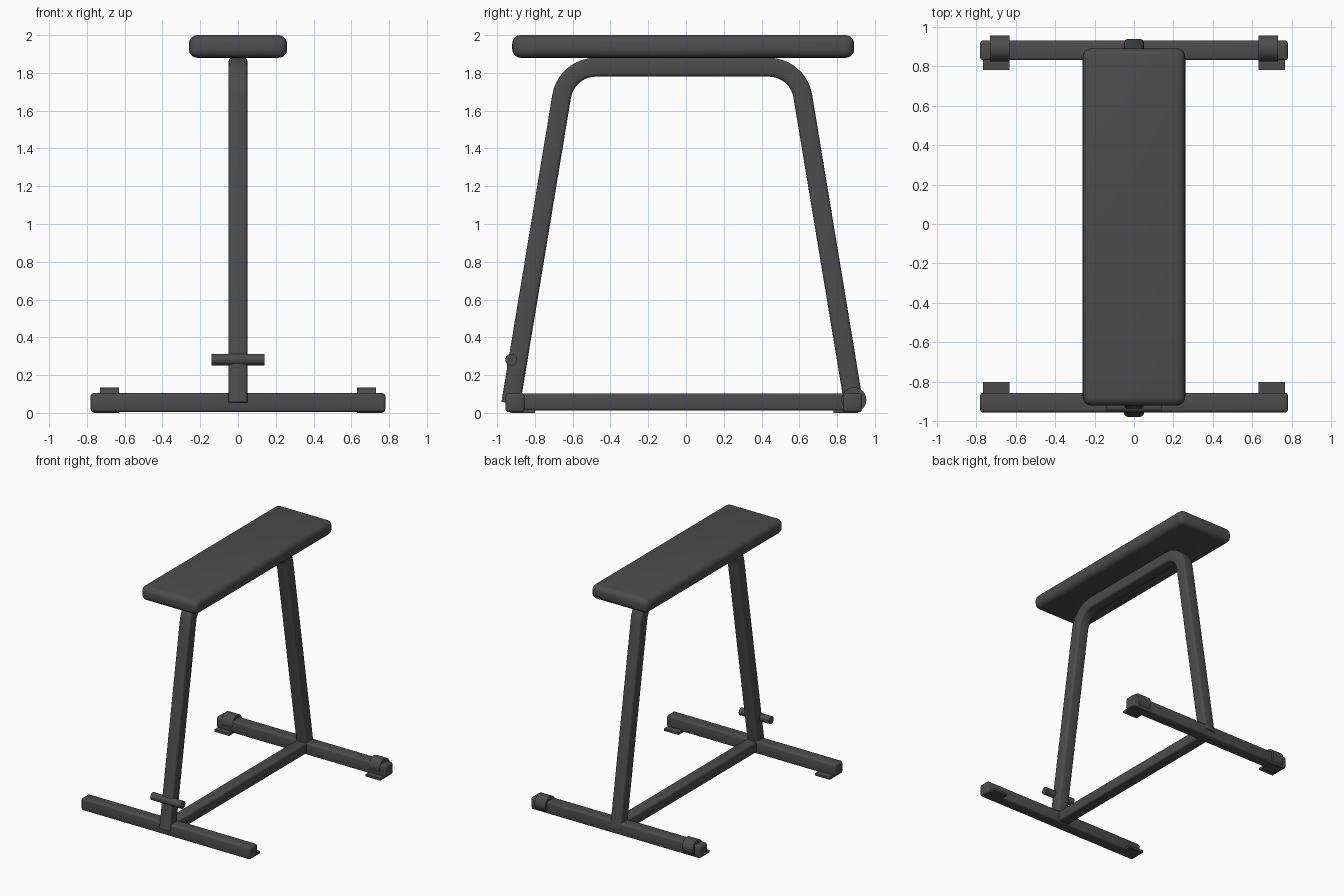
import bpy, bmesh, math
from mathutils import Vector

if "Cube" in bpy.data.objects:
    bpy.data.objects.remove(bpy.data.objects["Cube"])

mat = bpy.data.materials.new("charcoal")
mat.diffuse_color = (0.072, 0.072, 0.072, 1)
mat.use_nodes = True
mat.node_tree.nodes["Principled BSDF"].inputs["Base Color"].default_value = mat.diffuse_color


def finish(name, bm, smooth=True):
    bmesh.ops.recalc_face_normals(bm, faces=bm.faces)
    me = bpy.data.meshes.new(name)
    bm.to_mesh(me)
    bm.free()
    ob = bpy.data.objects.new(name, me)
    bpy.context.collection.objects.link(ob)
    me.materials.append(mat)
    if smooth:
        bpy.ops.object.select_all(action='DESELECT')
        ob.select_set(True)
        bpy.context.view_layer.objects.active = ob
        bpy.ops.object.shade_smooth_by_angle(angle=math.radians(40))
    return ob


def box(name, x, y, z, bevel=0.0, segments=3):
    """Box from (min, max) ranges, with rounded edges."""
    bm = bmesh.new()
    bmesh.ops.create_cube(bm, size=1)
    for v in bm.verts:
        for i, (a, b) in enumerate((x, y, z)):
            v.co[i] = a if v.co[i] < 0 else b
    if bevel:
        bmesh.ops.bevel(bm, geom=bm.edges[:], offset=bevel, segments=segments,
                        profile=0.5, affect='EDGES')
    return finish(name, bm)


def rod(name, x0, x1, y, z, r, sides=24):
    """Cylinder lying along x."""
    bm = bmesh.new()
    rings = []
    for x in (x0, x1):
        rings.append([bm.verts.new((x, y + r * math.cos(t), z + r * math.sin(t)))
                      for t in (math.tau * i / sides for i in range(sides))])
    for i in range(sides):
        j = (i + 1) % sides
        bm.faces.new((rings[0][i], rings[0][j], rings[1][j], rings[1][i]))
    bm.faces.new(rings[0])
    bm.faces.new(rings[1])
    return finish(name, bm)


def square_tube(name, path, half, r):
    """Sweep a rounded square along a path of (y, z) points."""
    section = []
    for k, (sx, sn) in enumerate(((1, 1), (-1, 1), (-1, -1), (1, -1))):
        for s in range(4):
            t = math.pi / 2 * (k + s / 3)
            section.append((sx * (half - r) + r * math.cos(t),
                            sn * (half - r) + r * math.sin(t)))
    pts = [Vector(p) for p in path]
    bm = bmesh.new()
    rings = []
    for i, p in enumerate(pts):
        d = (pts[min(i + 1, len(pts) - 1)] - pts[max(i - 1, 0)]).normalized()
        n = Vector((-d.y, d.x))
        rings.append([bm.verts.new((x, p.x + n.x * k, p.y + n.y * k))
                      for x, k in section])
    m = len(section)
    for a, b in zip(rings, rings[1:]):
        for i in range(m):
            bm.faces.new((a[i], a[(i + 1) % m], b[(i + 1) % m], b[i]))
    bm.faces.new(rings[0])
    bm.faces.new(rings[-1])
    return finish(name, bm)


# Padded seat
box("seat", (-0.26, 0.26), (-0.92, 0.89), (1.88, 2.0), 0.045, 5)

# Bent frame: two leaning legs joined by a rounded top
mid, top_z, slope = -0.02, 1.83, 0.1655
corner_y = 0.613
lean = math.atan(slope)
turn = math.pi / 2 - lean
radius = 0.155 / math.tan(turn / 2)
half_path = [(corner_y + slope * (top_z - 0.05), 0.05)]
cy, cz = corner_y - 0.155, top_z - radius
for i in range(11):
    t = lean + turn * i / 10
    half_path.append((cy + radius * math.cos(t), cz + radius * math.sin(t)))
path = [(mid + y, z) for y, z in half_path]
path += [(mid - y, z) for y, z in reversed(half_path)]
square_tube("bent_frame", path, 0.05, 0.018)

# Floor bars
box("front_foot_bar", (-0.78, 0.78), (-0.955, -0.855), (0.004, 0.105), 0.015)
box("rear_foot_bar", (-0.78, 0.78), (0.83, 0.93), (0.004, 0.105), 0.015)
box("floor_spine", (-0.05, 0.05), (-0.87, 0.85), (0.012, 0.102), 0.015)

# Floor pads and transport wheels on both sides
for side, s in (("left", -1), ("right", 1)):
    xs = sorted((s * 0.63, s * 0.765))
    box(f"front_pad_{side}", xs, (-0.93, -0.80), (0.0, 0.018))
    box(f"rear_pad_{side}", xs, (0.78, 0.91), (0.0, 0.018))
    rod(f"wheel_{side}", s * 0.63, s * 0.73, 0.889, 0.069, 0.066)

# Handle with its bracket on the front leg
rod("handle", -0.14, 0.14, -0.925, 0.282, 0.031)
box("handle_bracket", (-0.034, 0.034), (-0.948, -0.88), (0.13, 0.285), 0.015)
